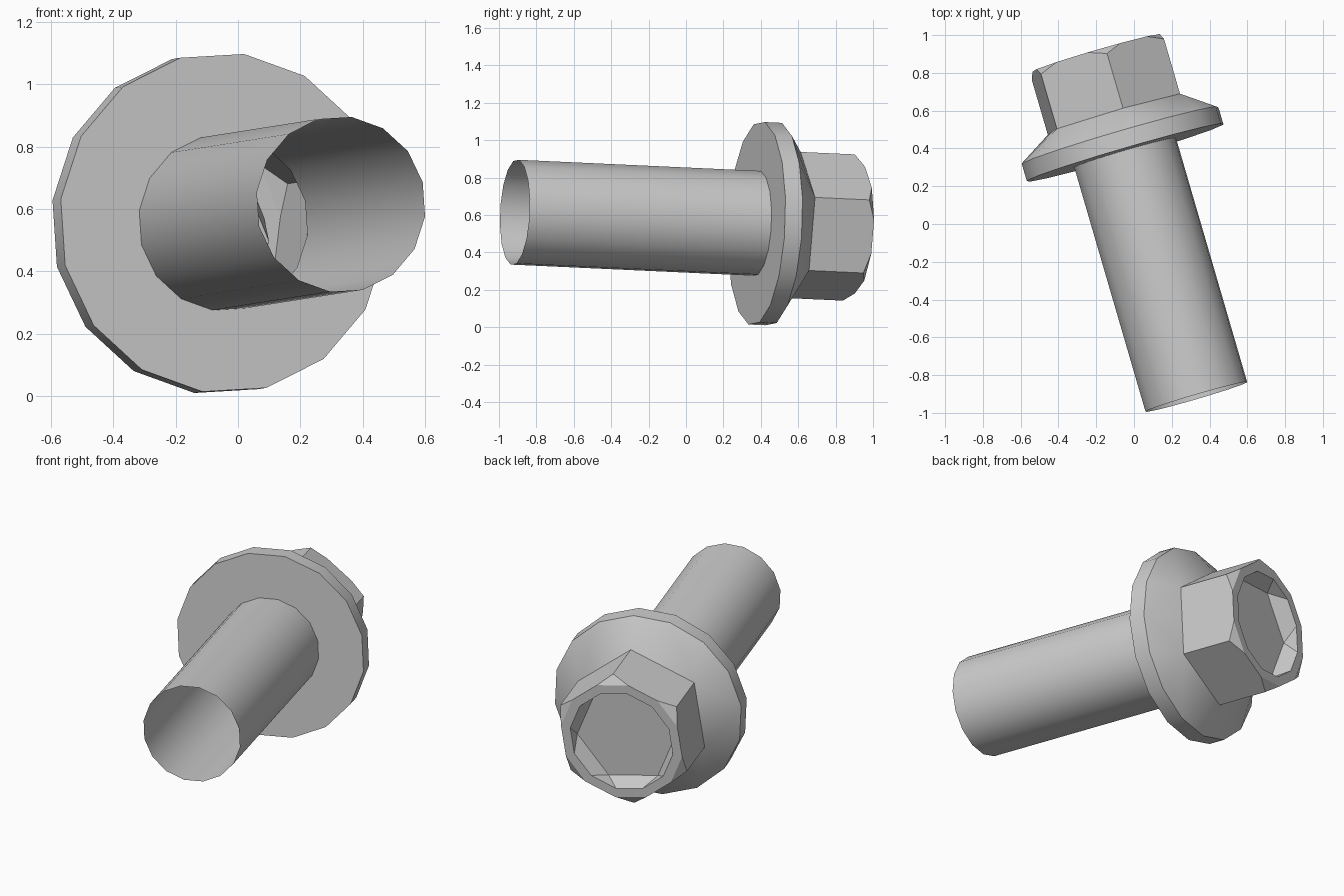
import bpy
from math import sin, cos, radians
from mathutils import Vector

if "Cube" in bpy.data.objects:
    bpy.data.objects.remove(bpy.data.objects["Cube"])

# Tilted bolt frame: axis AX runs from the shank tip to the head
ORIGIN = Vector((0.33, -0.915, 0.615))
AX = Vector((-0.28, 0.96, -0.044)).normalized()
P = Vector((0.96, 0.28, 0)).normalized()
Q = P.cross(AX)


def ring(s, r, n, phase):
    """Polygon ring at distance s along the axis: list of (angle, point)."""
    out = []
    for i in range(n + 1):
        a = phase + 360 * i / n
        t = radians(a)
        out.append((a, ORIGIN + AX * s + (P * cos(t) + Q * sin(t)) * r))
    return out


def loft(name, rings, cap=False):
    """Skin consecutive rings, which may have different side counts."""
    verts, faces, starts = [], [], []
    for rg in rings:
        starts.append(len(verts))
        verts += [p for _, p in rg[:-1]]
    for k in range(len(rings) - 1):
        A, B = rings[k], rings[k + 1]
        na, nb = len(A) - 1, len(B) - 1
        sa, sb = starts[k], starts[k + 1]
        i = j = 0
        while i < na or j < nb:
            ma = A[i][0] + A[i + 1][0] if i < na else 1e9
            mb = B[j][0] + B[j + 1][0] if j < nb else 1e9
            va, vb = sa + i % na, sb + j % nb
            if ma <= mb + 1e-6:
                i += 1
                faces.append((va, vb, sa + i % na))
            else:
                j += 1
                faces.append((va, vb, sb + j % nb))
    if cap:
        n = len(rings[-1]) - 1
        faces.append([starts[-1] + i for i in reversed(range(n))])
    me = bpy.data.meshes.new(name)
    me.from_pydata(verts, [], faces)
    me.update()
    ob = bpy.data.objects.new(name, me)
    bpy.context.collection.objects.link(ob)
    bpy.ops.object.select_all(action='DESELECT')
    ob.select_set(True)
    bpy.context.view_layer.objects.active = ob
    bpy.ops.object.shade_smooth_by_angle(angle=radians(30))
    return ob


ROUND, HEX, TOP = 14.5, 22, 7
S_FLANGE, S_RIM, S_HEX, S_TOP = 1.348, 1.443, 1.56, 1.898

# Open, hollow shank
loft("shank", [ring(0, 0.283, 16, ROUND), ring(S_FLANGE, 0.283, 16, ROUND)])

# Washer flange: flat underside, rim, slope up to the hex
loft("flange", [ring(S_FLANGE, 0.283, 16, ROUND),
                ring(S_FLANGE, 0.547, 16, ROUND),
                ring(S_RIM, 0.547, 16, ROUND),
                ring(S_HEX, 0.395, 6, HEX)])

# Hex head with clipped corners, twelve-sided lip and shallow recess
loft("hex_head", [ring(S_HEX, 0.395, 6, HEX),
                  ring(1.862, 0.395, 6, HEX),
                  ring(S_TOP, 0.354, 12, TOP),
                  ring(S_TOP, 0.30, 12, TOP),
                  ring(1.81, 0.29, 6, HEX - 30)], cap=True)
